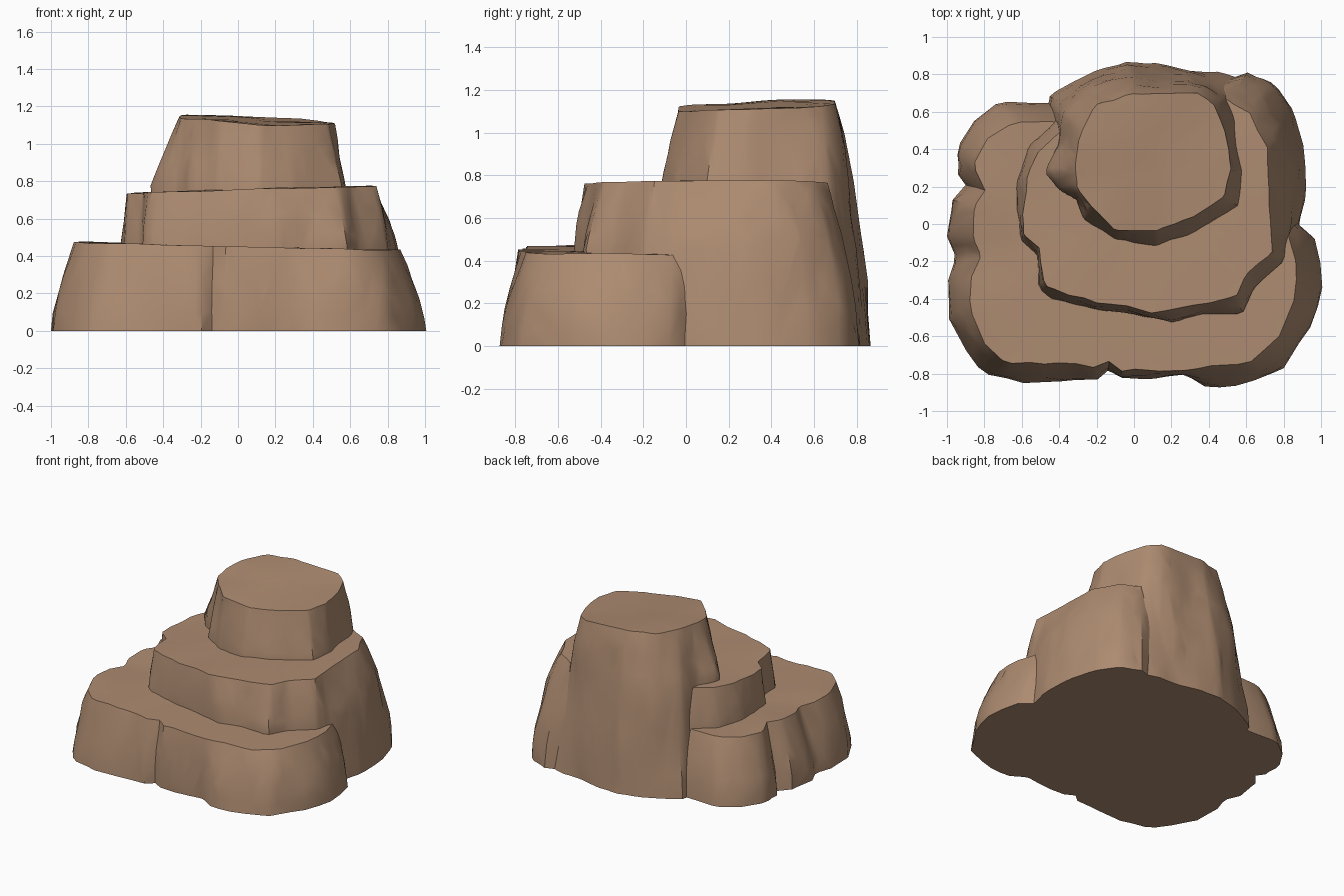
import bpy, bmesh
from math import cos, sin, tau
from mathutils import Vector, noise, geometry

if "Cube" in bpy.data.objects:
    bpy.data.objects.remove(bpy.data.objects["Cube"])

# One sandstone colour for the whole rock
stone = bpy.data.materials.new("sandstone")
stone.use_nodes = True
stone.diffuse_color = (0.42, 0.26, 0.165, 1)
stone.node_tree.nodes["Principled BSDF"].inputs["Base Color"].default_value = stone.diffuse_color

SIDES = 128
STEPS = 5


def reach(outline, centre, angle):
    """Distance from the centre to the outline in one direction."""
    ray = Vector((cos(angle), sin(angle))) * 3
    best = 0
    for p, q in zip(outline, outline[1:] + outline[:1]):
        hit = geometry.intersect_line_line_2d(centre, centre + ray, Vector(p), Vector(q))
        if hit:
            best = max(best, (hit - centre).length)
    return best


def weathered(x, y, z, centre, seed):
    """Push a wall point in or out for an uneven, vertically streaked face."""
    out = Vector((x - centre.x, y - centre.y, 0)).normalized()
    spot = Vector((x * 4, y * 4, z * 2.5 + seed))
    push = 0.022 * noise.noise(spot) + 0.008 * noise.noise(spot * 3)
    return x + out.x * push, y + out.y * push, z


def rock_tier(name, centre, sections, tilt, ease, seed):
    """Loft outlines upward, cap them, then reduce to irregular facets."""
    centre = Vector(centre)
    angles = [tau * (i + 0.37) / SIDES for i in range(SIDES)]
    radii = [(z, [reach(outline, centre, a) for a in angles]) for z, outline in sections]
    height = radii[-1][0]
    bm = bmesh.new()
    rings = []

    def add_ring(z, radius, inset=1.0):
        ring = []
        for a, r in zip(angles, radius):
            x, y = centre.x + cos(a) * r, centre.y + sin(a) * r
            x, y, h = weathered(x, y, z, centre, seed)
            x, y = centre.x + (x - centre.x) * inset, centre.y + (y - centre.y) * inset
            h += (tilt[0] * x + tilt[1] * y) * z / height
            if z == height:
                h += 0.012 * noise.noise(Vector((x * 3, y * 3, seed)))
            ring.append(bm.verts.new((x, y, h)))
        rings.append(ring)

    # Walls
    add_ring(*radii[0])
    for (z0, low), (z1, high) in zip(radii, radii[1:]):
        for s in range(1, STEPS + 1):
            t = s / STEPS
            blend = [a + (b - a) * t ** ease for a, b in zip(low, high)]
            add_ring(z1 if s == STEPS else z0 + (z1 - z0) * t, blend)
    # Walkable top
    for inset in (0.8, 0.5, 0.2):
        add_ring(height, radii[-1][1], inset)
    for low, high in zip(rings, rings[1:]):
        for i in range(SIDES):
            j = (i + 1) % SIDES
            bm.faces.new((low[i], low[j], high[j], high[i]))
    bm.faces.new(rings[-1])
    bm.faces.new(rings[0][::-1])
    bmesh.ops.triangulate(bm, faces=bm.faces[:])

    mesh = bpy.data.meshes.new(name)
    bm.to_mesh(mesh)
    bm.free()
    mesh.materials.append(stone)
    obj = bpy.data.objects.new(name, mesh)
    bpy.context.collection.objects.link(obj)
    bpy.ops.object.select_all(action="DESELECT")
    obj.select_set(True)
    bpy.context.view_layer.objects.active = obj
    facets = obj.modifiers.new("facets", "DECIMATE")
    facets.ratio = 0.32
    bpy.ops.object.modifier_apply(modifier=facets.name)
    bpy.ops.object.shade_smooth_by_angle(angle=0.6)


# Lower tier: broad apron with clefts at the front and left
lower_foot = [
    (1, -.2), (.97, -.06), (.86, .01), (.85, .3), (.78, .58), (.3, .7), (-.3, .62),
    (-.43, .64), (-.7, .65), (-.87, .55), (-.95, .4), (-.94, .25), (-.88, .19),
    (-.97, .15), (-1, -.05), (-.94, -.17), (-1, -.3), (-.99, -.52), (-.9, -.68),
    (-.8, -.8), (-.6, -.85), (-.18, -.83), (-.13, -.77), (-.08, -.83), (.28, -.81),
    (.38, -.87), (.55, -.86), (.82, -.77), (.95, -.55), (1, -.35)]
lower_rim = [
    (.86, -.2), (.8, 0), (.76, .3), (.65, .55), (.3, .66), (-.3, .53), (-.45, .55),
    (-.65, .54), (-.78, .46), (-.86, .32), (-.8, .18), (-.86, .1), (-.87, -.08),
    (-.83, -.17), (-.88, -.3), (-.87, -.48), (-.8, -.64), (-.68, -.75), (-.4, -.74),
    (-.2, -.76), (-.14, -.72), (-.06, -.79), (.3, -.78), (.62, -.74), (.78, -.6),
    (.86, -.4)]
rock_tier("lower_tier", (0, 0), [(0, lower_foot), (.45, lower_rim)], (-.025, 0), 1.6, 1)

# Middle tier: shelf whose right wall runs down to the ground
middle_foot = [
    (.84, -.15), (.89, 0), (.92, .15), (.92, .4), (.87, .6), (.75, .75), (.6, .8),
    (.4, .74), (-.2, .64), (-.42, .55), (-.6, .3), (-.6, -.1), (-.45, -.4),
    (.3, -.52), (.65, -.35)]
middle_waist = [
    (.8, -.2), (.85, 0), (.86, .3), (.81, .53), (.7, .68), (.55, .75), (.4, .72),
    (-.2, .65), (-.42, .56), (-.56, .42), (-.62, .22), (-.6, -.1), (-.52, -.17),
    (-.51, -.34), (-.43, -.41), (0, -.48), (.2, -.52), (.57, -.47), (.64, -.34)]
middle_rim = [
    (.73, -.15), (.73, .1), (.71, .4), (.62, .58), (.5, .66), (.3, .65), (-.2, .6),
    (-.38, .5), (-.5, .38), (-.58, .25), (-.59, -.05), (-.51, -.13), (-.48, -.33),
    (-.2, -.42), (.1, -.46), (.3, -.45), (.55, -.39), (.6, -.27)]
rock_tier("middle_tier", (.1, .1),
          [(0, middle_foot), (.44, middle_waist), (.755, middle_rim)], (.03, 0), 1.3, 5)

# Upper tier: summit block whose back wall runs down to the ground
upper_foot = [
    (.58, .3), (.62, .76), (.45, .81), (.2, .84), (-.05, .87), (-.2, .83), (-.44, .68),
    (-.46, .4), (-.27, .05), (.12, -.1), (.5, .1)]
upper_waist = [
    (.58, .3), (.54, .55), (.48, .68), (.3, .76), (0, .79), (-.22, .74), (-.4, .6),
    (-.4, .42), (-.47, .27), (-.4, .18), (-.3, .13), (-.27, .03), (-.1, -.09),
    (.12, -.13), (.3, -.06), (.55, .1)]
upper_rim = [
    (.52, .3), (.49, .5), (.43, .63), (.34, .7), (0, .69), (-.2, .64), (-.28, .5),
    (-.31, .32), (-.3, .2), (-.22, .08), (-.1, -.03), (.12, -.05), (.3, .03), (.48, .15)]
rock_tier("upper_tier", (.1, .33),
          [(0, upper_foot), (.75, upper_waist), (1.115, upper_rim)], (-.05, .05), 1.1, 9)
